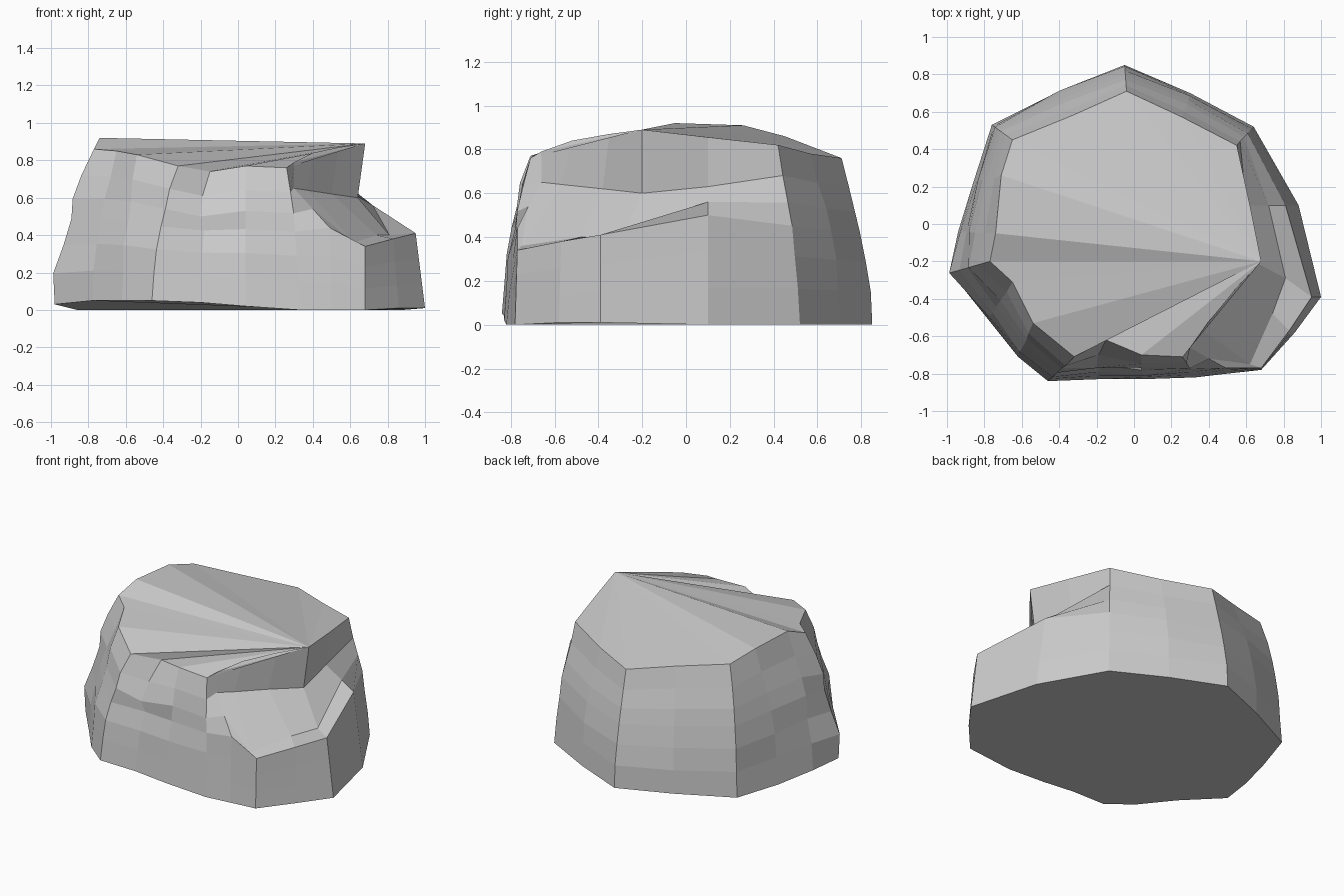
import bpy, bmesh, random
from mathutils import Vector

if "Cube" in bpy.data.objects:
    bpy.data.objects.remove(bpy.data.objects["Cube"])

random.seed(4)

# Footprint of the rock, counter-clockwise from the right-hand corner
base = [(1, -.39, .01), (.88, .1, 0), (.64, .52, 0), (.30, .70, 0),
        (-.05, .85, 0), (-.40, .71, 0), (-.76, .53, 0), (-.86, .22, 0),
        (-.94, -.04, .02), (-.98, -.26, .03), (-.78, -.51, .05),
        (-.62, -.71, .05), (-.46, -.84, .05), (-.2, -.83, .04),
        (.04, -.83, .02), (.33, -.82, 0), (.50, -.80, 0), (.68, -.78, 0),
        (.86, -.58, .01)]

# Matching rim of the plateau
rim = [(.68, -.2, .89), (.62, .1, .855), (.55, .42, .82), (.26, .57, .78),
       (-.04, .71, .76), (-.33, .58, .81), (-.65, .45, .86), (-.71, .26, .91),
       (-.74, -.05, .92), (-.77, -.2, .86), (-.65, -.31, .85),
       (-.54, -.53, .83), (-.32, -.71, .77), (-.15, -.62, .74),
       (.04, -.70, .77), (.26, -.71, .76), (.30, -.66, .79), (.40, -.52, .84),
       (.54, -.35, .87)]

# Broken-off step on the right: outer lip, shelf and foot of the cliff
step = {0: [(.95, -.39, .41), (.81, -.29, .40), (.64, -.2, .60)],
        1: [(.81, .1, .50), (.72, .1, .56), (.60, .1, .63)],
        16: [(.49, -.77, .44), (.40, -.72, .54), (.30, -.66, .65)],
        17: [(.68, -.77, .34), (.62, -.75, .36), (.37, -.57, .64)],
        18: [(.83, -.57, .38), (.74, -.48, .40), (.50, -.38, .62)]}


def column(i):
    """Points up the rock side, bulging outward unless the step cuts it."""
    lo, hi = Vector(base[i]), Vector(rim[i])
    out = Vector((lo.x, lo.y, 0)).normalized()

    def side(t):
        p = lo.lerp(hi, t ** 1.8)
        p.z = lo.z + (hi.z - lo.z) * t
        return p + out * random.uniform(-.012, .012)

    if i in step:
        mid = [Vector(p) for p in step[i]]
        low = [lo.lerp(mid[0], t) for t in (.33, .67)]
        return [lo] + low + mid + [hi]
    pts = [lo] + [side(t) for t in (.2, .38, .55, .68, .83)] + [hi]
    if i == 9:                                # bulge at the left corner
        pts[1] += out * .025
        pts[2] -= out * .02
        pts[3] -= out * .02
    if i == 13:                               # small notch under the front rim
        pts[5] = Vector((-.19, -.70, .61))
        pts[4] = Vector((-.20, -.77, .50))
    return pts


# Loft the sides, then close bottom and plateau
bm = bmesh.new()
cols = [[bm.verts.new(p) for p in column(i)] for i in range(len(base))]
n = len(cols)
for i in range(n):
    a, b = cols[i], cols[(i + 1) % n]
    for k in range(len(a) - 1):
        bm.faces.new((a[k], b[k], b[k + 1], a[k + 1]))
bm.faces.new([c[0] for c in reversed(cols)])
for i in range(1, n - 1):
    bm.faces.new((cols[0][-1], cols[i][-1], cols[i + 1][-1]))
bmesh.ops.recalc_face_normals(bm, faces=bm.faces)

mesh = bpy.data.meshes.new("rock")
bm.to_mesh(mesh)
bm.free()
rock = bpy.data.objects.new("rock", mesh)
bpy.context.collection.objects.link(rock)
